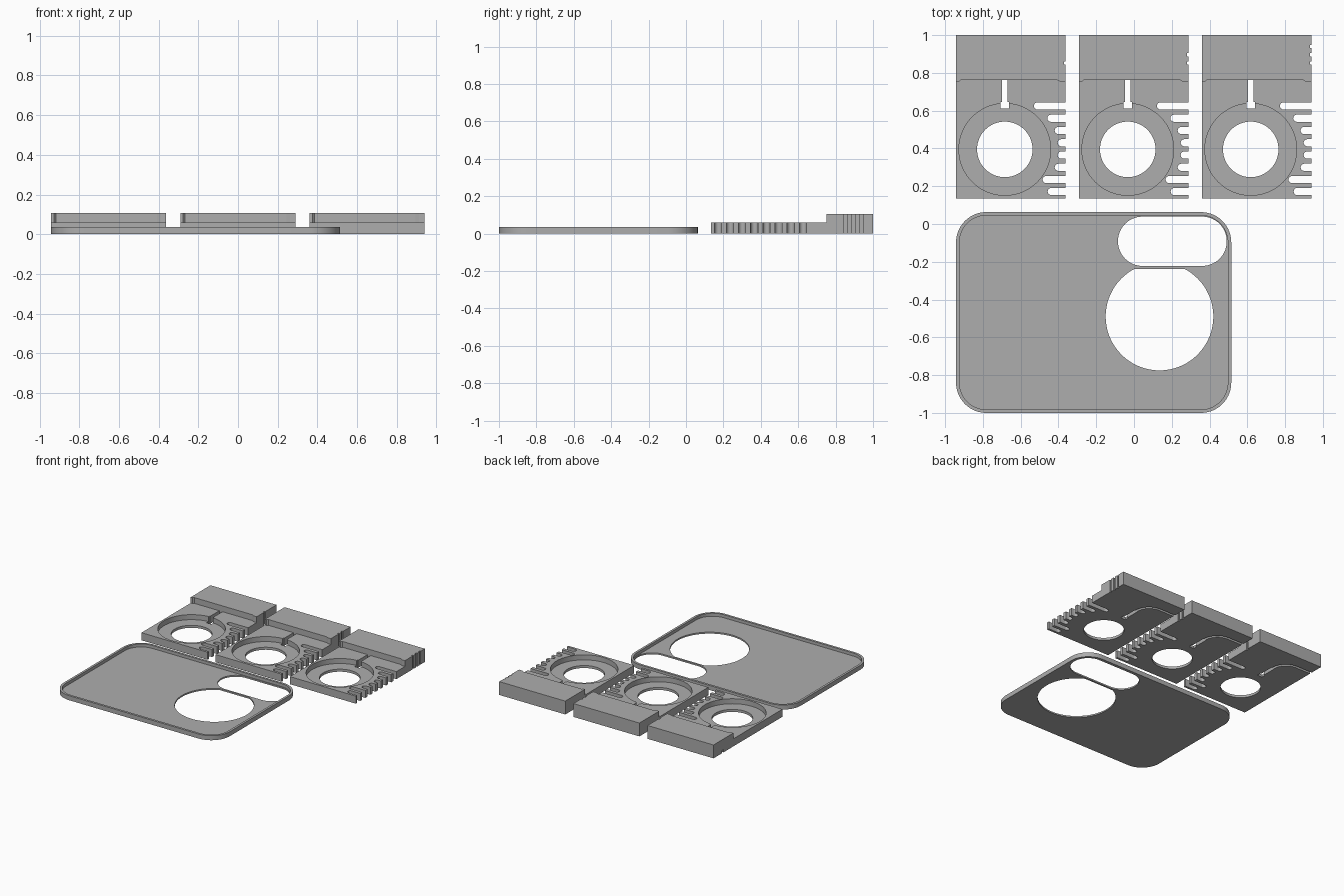
import bpy, bmesh
from math import cos, sin, pi, sqrt, asin

if "Cube" in bpy.data.objects:
    bpy.data.objects.remove(bpy.data.objects["Cube"])

grey = bpy.data.materials.new("plain_grey")
grey.diffuse_color = (0.42, 0.42, 0.42, 1)
grey.use_nodes = True
grey.node_tree.nodes["Principled BSDF"].inputs["Base Color"].default_value = grey.diffuse_color


def prism(name, pts, z0, z1):
    """Extrude a counter-clockwise xy outline from z0 to z1."""
    bm = bmesh.new()
    base = bm.faces.new([bm.verts.new((x, y, z0)) for x, y in pts])
    top = bmesh.ops.extrude_face_region(bm, geom=[base])["geom"]
    for v in top:
        if isinstance(v, bmesh.types.BMVert):
            v.co.z = z1
    bmesh.ops.recalc_face_normals(bm, faces=bm.faces)
    mesh = bpy.data.meshes.new(name)
    bm.to_mesh(mesh)
    bm.free()
    mesh.materials.append(grey)
    ob = bpy.data.objects.new(name, mesh)
    bpy.context.collection.objects.link(ob)
    return ob


def rect(x0, x1, y0, y1):
    return [(x0, y0), (x1, y0), (x1, y1), (x0, y1)]


def arc(cx, cy, r, a0, a1, n):
    return [(cx + r * cos(a0 + (a1 - a0) * i / n), cy + r * sin(a0 + (a1 - a0) * i / n))
            for i in range(n + 1)]


def circle(cx, cy, r, n=72):
    return arc(cx, cy, r, 0, 2 * pi, n)[:-1]


def rounded(x0, x1, y0, y1, r, n=14):
    pts = []
    for k, (cx, cy) in enumerate(rect(x0 + r, x1 - r, y0 + r, y1 - r)):
        pts += arc(cx, cy, r, (k + 2) * pi / 2, (k + 3) * pi / 2, n)
    return pts


def cut(ob, pts, z0, z1):
    """Subtract a prism from an object and discard the cutter."""
    cutter = prism("cutter", pts, z0, z1)
    mod = ob.modifiers.new("cut", "BOOLEAN")
    mod.operation, mod.solver, mod.object = "DIFFERENCE", "EXACT", cutter
    bpy.context.view_layer.objects.active = ob
    bpy.ops.object.modifier_apply(modifier=mod.name)
    bpy.data.objects.remove(cutter)


def smooth(ob):
    bpy.ops.object.select_all(action="DESELECT")
    ob.select_set(True)
    bpy.context.view_layer.objects.active = ob
    bpy.ops.object.shade_smooth_by_angle(angle=0.5)


# Shallow tray with raised rim
tray = prism("tray", rounded(-0.942, 0.515, -1.0, 0.063, 0.16), 0, 0.036)
cut(tray, rounded(-0.924, 0.497, -0.982, 0.045, 0.142), 0.012, 0.1)
# Pill-shaped opening, and round opening with a flat back edge
cut(tray, rounded(-0.085, 0.491, -0.222, 0.039, 0.13), -0.1, 0.1)
r, flat = 0.285, 0.253
a = asin(flat / r)
cut(tray, arc(0.135, -0.49, r, pi - a, 2 * pi + a, 72), -0.1, 0.1)
smooth(tray)

# Comb slots: centre y and inner end, measured from the block's left edge
SLOTS = [(0.625, 0.412), (0.56, 0.483), (0.495, 0.522), (0.43, 0.538),
         (0.365, 0.538), (0.30, 0.522), (0.235, 0.458), (0.172, 0.485)]
W, DEPTH, BACK = 0.58, 0.06, 0.106


def coil_block(index, x):
    ob = prism(f"coil_block_{index}", rect(x, x + W, 0.135, 1.0), 0, BACK)
    cx, cy = x + 0.258, 0.395
    # Low front deck, with a slightly recessed step wall
    cut(ob, [(x - 0.1, 0.0), (x + W + 0.1, 0.0), (x + W + 0.1, 0.752),
             (x + 0.553, 0.752), (x + 0.535, 0.762), (x + 0.025, 0.762),
             (x + 0.015, 0.752), (x - 0.1, 0.752)], DEPTH, 0.3)
    # Round seat and through hole
    cut(ob, circle(cx, cy, 0.243), 0.02, 0.3)
    cut(ob, circle(cx, cy, 0.147), -0.1, 0.3)
    # Wire slot with wider mouth
    cut(ob, rect(cx - 0.022, cx + 0.022, 0.612, 0.645), -0.1, DEPTH + 0.01)
    cut(ob, rect(cx - 0.014, cx + 0.014, 0.64, 0.762), -0.1, DEPTH + 0.01)
    # Wire channel underneath, curving out to the left side
    bend = 0.12
    bx, by, h = cx - bend, 0.885 - bend, 0.01
    path = arc(bx, by, bend + h, 0, pi / 2, 12) + [(x - 0.05, 0.885 + h), (x - 0.05, 0.885 - h)]
    path += arc(bx, by, bend - h, pi / 2, 0, 12) + [(cx - h, 0.75), (cx + h, 0.75)]
    cut(ob, path, -0.1, 0.022)
    # Comb slots with rounded inner ends
    for y, inner in SLOTS:
        end = arc(x + inner + 0.019, y, 0.019, pi / 2, 3 * pi / 2, 8)
        cut(ob, end + [(x + W + 0.1, y - 0.019), (x + W + 0.1, y + 0.019)], -0.1, 0.3)
    # Counting notches on the right side
    for k in range(index):
        y = 0.853 + 0.043 * k
        cut(ob, rect(x + W - 0.009, x + W + 0.1, y - 0.008, y + 0.008), -0.1, 0.3)
    smooth(ob)


for i in range(3):
    coil_block(i + 1, -0.942 + 0.651 * i)
